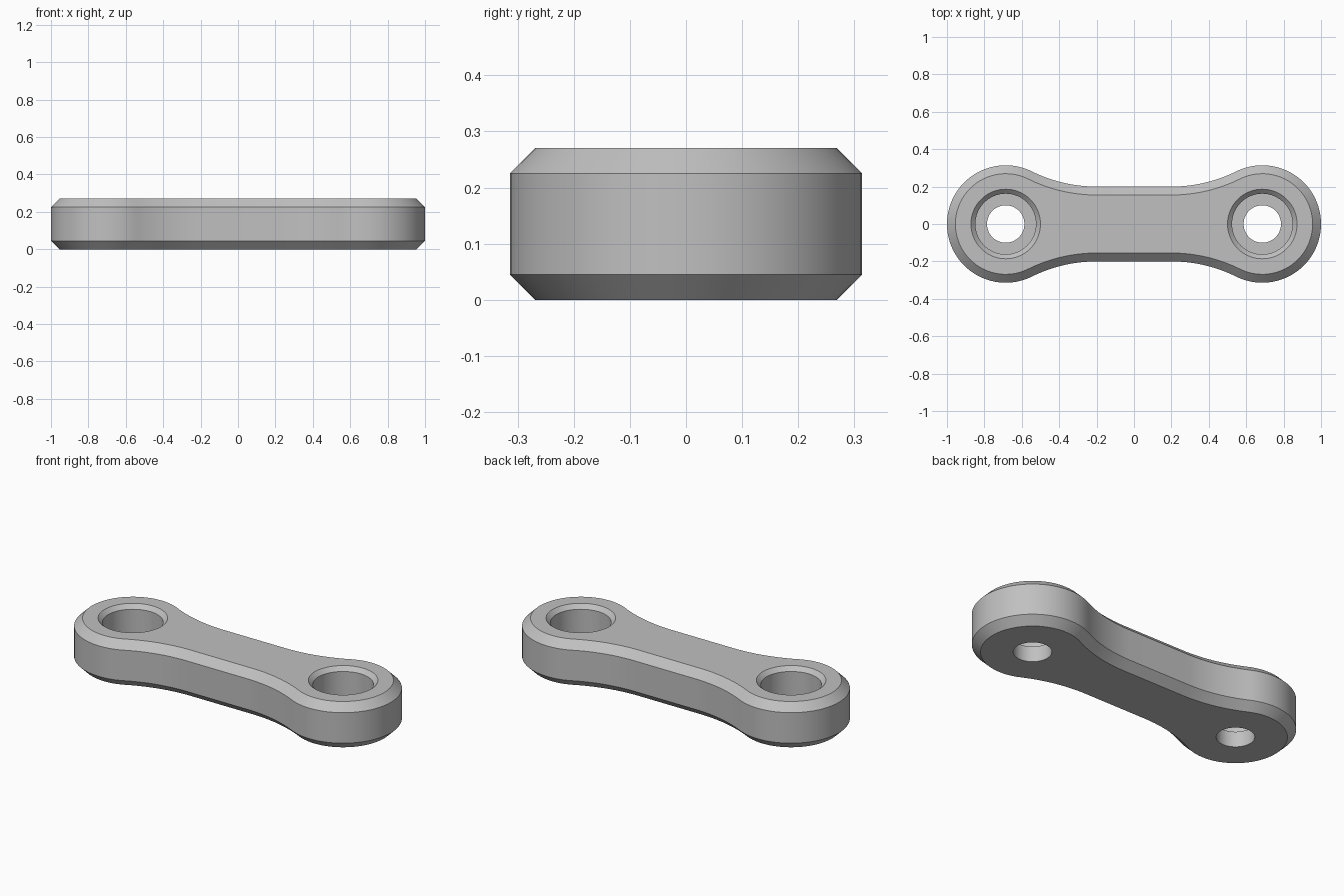
import bpy, bmesh, math

cube = bpy.data.objects.get("Cube")
if cube:
    bpy.data.objects.remove(cube, do_unlink=True)

HEIGHT, CHAMFER = 0.27, 0.045
LOBE_X, LOBE_R = 0.686, 0.314
WAIST_X, WAIST_Y = 0.2, 0.2

grey = bpy.data.materials.new("plain grey")
grey.use_nodes = True
colour = (0.53, 0.53, 0.53, 1)
grey.diffuse_color = colour
grey.node_tree.nodes["Principled BSDF"].inputs["Base Color"].default_value = colour


def make_object(name, bm):
    bmesh.ops.recalc_face_normals(bm, faces=bm.faces)
    mesh = bpy.data.meshes.new(name)
    bm.to_mesh(mesh)
    bm.free()
    mesh.materials.append(grey)
    obj = bpy.data.objects.new(name, mesh)
    bpy.context.collection.objects.link(obj)
    return obj


def outline(inset):
    """Two round lobes joined to a straight waist by tangent arcs."""
    span = LOBE_X - WAIST_X
    fillet = (span ** 2 / (LOBE_R - WAIST_Y) - LOBE_R - WAIST_Y) / 2
    sweep = math.asin(span / (fillet + LOBE_R))
    quarter = []
    # Lobe, from the tip to the tangent point
    for i in range(29):
        a = (math.pi / 2 + sweep) * i / 28
        r = LOBE_R - inset
        quarter.append((LOBE_X + r * math.cos(a), r * math.sin(a)))
    # Hollow arc, from the tangent point to the waist
    for i in range(1, 17):
        a = sweep * (1 - i / 16)
        r = fillet + inset
        quarter.append((WAIST_X + r * math.sin(a), WAIST_Y + fillet - r * math.cos(a)))
    half = quarter + [(-x, y) for x, y in reversed(quarter)]
    return half + [(x, -y) for x, y in reversed(half[1:-1])]


def loft(rings):
    """Stack rings of points into a closed solid."""
    bm = bmesh.new()
    loops = [[bm.verts.new(p) for p in ring] for ring in rings]
    n = len(loops[0])
    for low, high in zip(loops, loops[1:]):
        for i in range(n):
            j = (i + 1) % n
            bm.faces.new((low[i], low[j], high[j], high[i]))
    bm.faces.new(loops[0][::-1])
    bm.faces.new(loops[-1])
    return bm


# Link body with chamfered rims
levels = [(0, CHAMFER), (CHAMFER, 0), (HEIGHT - CHAMFER, 0), (HEIGHT, CHAMFER)]
link = make_object("link_body", loft(
    [[(x, y, z) for x, y in outline(inset)] for z, inset in levels]))

# Stepped bolt holes: through hole, counterbore and countersunk rim
bore = [(0.1, -0.1), (0.1, 0.09), (0.162, 0.09), (0.162, HEIGHT - 0.024),
        (0.186, HEIGHT), (0.186, HEIGHT + 0.1)]
SIDES = 72
bpy.context.view_layer.objects.active = link
link.select_set(True)
for side in (-1, 1):
    rings = [[(side * LOBE_X + r * math.cos(math.tau * i / SIDES),
               r * math.sin(math.tau * i / SIDES), z) for i in range(SIDES)]
             for r, z in bore]
    cutter = make_object("hole_cutter", loft(rings))
    cutter.hide_render = True
    cut = link.modifiers.new("hole", "BOOLEAN")
    cut.operation = "DIFFERENCE"
    cut.solver = "EXACT"
    cut.object = cutter
    bpy.ops.object.modifier_apply(modifier=cut.name)
    bpy.data.objects.remove(cutter, do_unlink=True)

bpy.ops.object.shade_smooth_by_angle(angle=math.radians(30))
